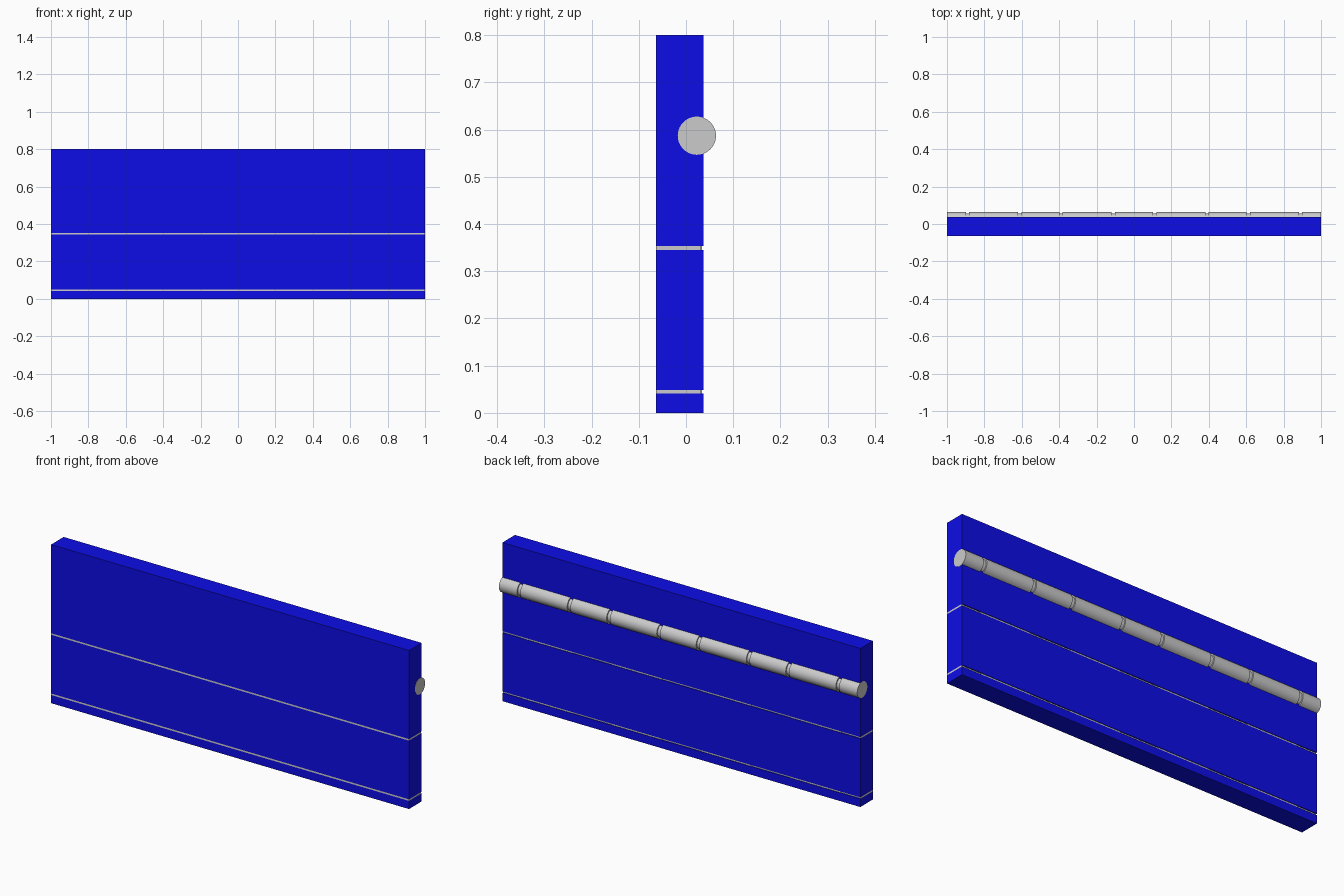
import bpy, bmesh, math
from mathutils import Matrix

if "Cube" in bpy.data.objects:
    bpy.data.objects.remove(bpy.data.objects["Cube"])

blue = bpy.data.materials.new("blue")
blue.diffuse_color = (0.004, 0.004, 0.8, 1)
blue.use_nodes = True
blue.node_tree.nodes["Principled BSDF"].inputs["Base Color"].default_value = blue.diffuse_color

FRONT, BACK = -0.0635, 0.037
# joints where the rail and the back seams step
JOINTS = [c + s * 0.14 for c in (-0.75, -0.25, 0.25, 0.75) for s in (-1, 1)]


def finish(name, bm, mat=None):
    bmesh.ops.recalc_face_normals(bm, faces=bm.faces)
    me = bpy.data.meshes.new(name)
    bm.to_mesh(me)
    bm.free()
    ob = bpy.data.objects.new(name, me)
    bpy.context.collection.objects.link(ob)
    if mat:
        me.materials.append(mat)
    return ob


def box(name, x, y, z, mat=None):
    bm = bmesh.new()
    size = Matrix.Diagonal((x[1] - x[0], y[1] - y[0], z[1] - z[0], 1))
    mid = Matrix.Translation((sum(x) / 2, sum(y) / 2, sum(z) / 2))
    bmesh.ops.create_cube(bm, size=1, matrix=mid @ size)
    return finish(name, bm, mat)


# blue planks, one above the other with narrow seams between them
for name, z in (("kick_plank", (0, 0.041)),
                ("lower_plank", (0.049, 0.345)),
                ("upper_plank", (0.353, 0.8))):
    box(name, (-0.999, 0.999), (FRONT, BACK), z, blue)

# grey seam strips: flush in front, stepped along the back
for name, z in (("lower_seam", (0.041, 0.049)), ("upper_seam", (0.345, 0.353))):
    bm = bmesh.new()
    outline = [(-0.999, FRONT), (0.999, FRONT)]
    depths = (0.032, 0.034)
    edges = [0.999] + JOINTS[::-1] + [-0.999]
    for i, (a, b) in enumerate(zip(edges, edges[1:])):
        outline += [(a, depths[i % 2]), (b, depths[i % 2])]
    face = bm.faces.new([bm.verts.new((x, y, z[0])) for x, y in outline])
    ext = bmesh.ops.extrude_face_region(bm, geom=[face], use_keep_orig=True)
    top = [v for v in ext["geom"] if isinstance(v, bmesh.types.BMVert)]
    bmesh.ops.translate(bm, verts=top, vec=(0, 0, z[1] - z[0]))
    finish(name, bm)

# round rail along the back, necked at each joint
R, NECK, W, SIDES = 0.0405, 0.034, 0.009, 40
profile = [(-1, R)]
for j in JOINTS:
    profile += [(j - W, R), (j - W, NECK), (j + W, NECK), (j + W, R)]
profile.append((1, R))
bm = bmesh.new()
rings = []
for x, r in profile:
    rings.append([bm.verts.new((x, 0.023 + r * math.cos(t), 0.587 + r * math.sin(t)))
                  for t in (2 * math.pi * k / SIDES for k in range(SIDES))])
for a, b in zip(rings, rings[1:]):
    for k in range(SIDES):
        n = (k + 1) % SIDES
        bm.faces.new((a[k], a[n], b[n], b[k]))
bm.faces.new(rings[0])
bm.faces.new(rings[-1])
rail = finish("hand_rail", bm)
bpy.context.view_layer.objects.active = rail
rail.select_set(True)
bpy.ops.object.shade_smooth_by_angle(angle=math.radians(35))
